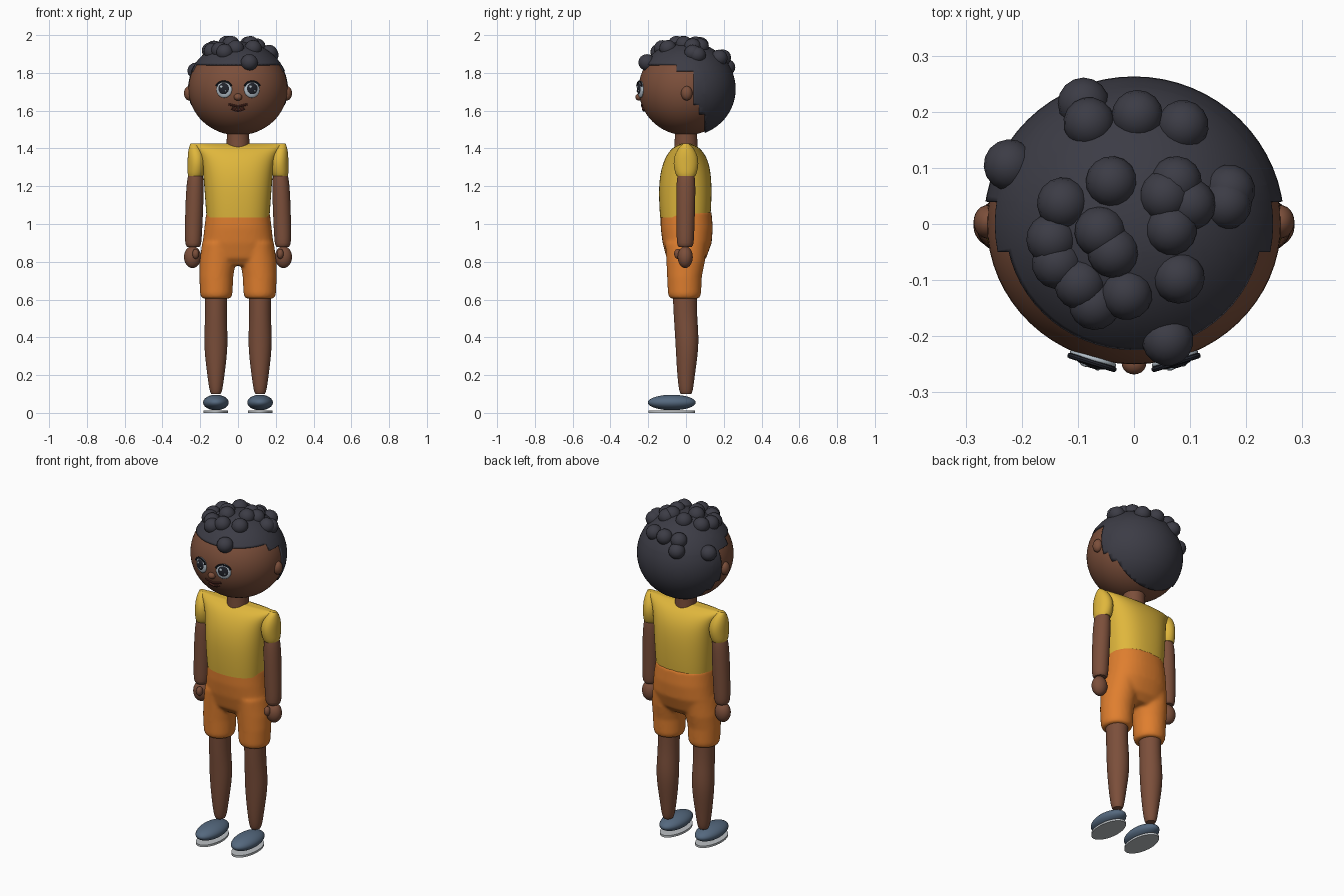
import bpy, bmesh, math
from mathutils import Vector

old = bpy.data.objects.get("Cube")
if old:
    bpy.data.objects.remove(old, do_unlink=True)


def material(name, rgb):
    m = bpy.data.materials.new(name)
    m.use_nodes = True
    m.diffuse_color = (*rgb, 1)
    bsdf = next(n for n in m.node_tree.nodes if n.type == "BSDF_PRINCIPLED")
    bsdf.inputs["Base Color"].default_value = (*rgb, 1)
    return m


SKIN = material("brown skin", (0.2, 0.078, 0.043))
HAIR = material("charcoal hair", (0.045, 0.045, 0.06))
SHIRT = material("yellow cloth", (0.74, 0.47, 0.045))
SHORTS = material("orange cloth", (0.74, 0.21, 0.028))
SHOE = material("slate blue", (0.09, 0.14, 0.21))
SOLE = material("light grey sole", (0.5, 0.53, 0.55))
EYE = material("pale eye", (0.45, 0.52, 0.58))
DARK = material("dark pupil", (0.015, 0.017, 0.025))
LIP = material("dark lip", (0.09, 0.025, 0.018))

HEAD_Z = 1.715
HEAD = Vector((0.262, 0.25, 0.245))
SCALP = Vector((0.268, 0.263, 0.252))


def smooth(obj, angle=40):
    bpy.ops.object.select_all(action="DESELECT")
    obj.select_set(True)
    bpy.context.view_layer.objects.active = obj
    bpy.ops.object.shade_smooth_by_angle(angle=math.radians(angle))


def finish(name, bm, mat):
    bmesh.ops.recalc_face_normals(bm, faces=bm.faces)
    mesh = bpy.data.meshes.new(name)
    bm.to_mesh(mesh)
    bm.free()
    mesh.materials.append(mat)
    obj = bpy.data.objects.new(name, mesh)
    bpy.context.collection.objects.link(obj)
    smooth(obj)
    return obj


def ball(name, loc, radii, mat, yaw=0, seg=32):
    bm = bmesh.new()
    bmesh.ops.create_uvsphere(bm, u_segments=seg, v_segments=seg // 2, radius=1)
    bmesh.ops.scale(bm, vec=radii, verts=bm.verts)
    obj = finish(name, bm, mat)
    obj.location = loc
    obj.rotation_euler.z = yaw
    return obj


def add_loft(bm, rings, n=24, power=2.0):
    """Stack of rounded sections, each (z, centre x, centre y, half width, half depth)."""
    crease = bm.edges.layers.float.get("crease_edge") or bm.edges.layers.float.new("crease_edge")
    rows = []
    for z, cx, cy, rx, ry in rings:
        row = []
        for i in range(n):
            c, s = math.cos(math.tau * i / n), math.sin(math.tau * i / n)
            x = math.copysign(abs(c) ** (2 / power), c)
            y = math.copysign(abs(s) ** (2 / power), s)
            row.append(bm.verts.new((cx + rx * x, cy + ry * y, z)))
        rows.append(row)
    for a, b in zip(rows, rows[1:]):
        for i in range(n):
            j = (i + 1) % n
            bm.faces.new((a[i], a[j], b[j], b[i]))
    for row in (rows[0], rows[-1]):
        for e in bm.faces.new(row).edges:
            e[crease] = 1.0


def loft(name, rings, mat, power=2.0):
    bm = bmesh.new()
    add_loft(bm, rings, power=power)
    obj = finish(name, bm, mat)
    obj.modifiers.new("Subdivision", "SUBSURF").levels = 2
    obj.modifiers["Subdivision"].render_levels = 2
    return obj


def on_face(x, z, lift=0.0):
    q = 1 - (x / HEAD.x) ** 2 - ((z - HEAD_Z) / HEAD.z) ** 2
    return Vector((x, -HEAD.y * math.sqrt(q) - lift, z))


def tube(name, points, radius, mat):
    curve = bpy.data.curves.new(name, "CURVE")
    curve.dimensions = "3D"
    curve.bevel_depth, curve.bevel_resolution, curve.use_fill_caps = radius, 2, True
    spline = curve.splines.new("POLY")
    spline.points.add(len(points) - 1)
    for p, co in zip(spline.points, points):
        p.co = (*co, 1)
    curve.materials.append(mat)
    obj = bpy.data.objects.new(name, curve)
    bpy.context.collection.objects.link(obj)
    bpy.ops.object.select_all(action="DESELECT")
    obj.select_set(True)
    bpy.context.view_layer.objects.active = obj
    bpy.ops.object.convert(target="MESH")
    smooth(bpy.context.object)


# Head, neck, nose and mouth
ball("head", (0, 0, HEAD_Z), HEAD, SKIN, seg=64)
loft("neck", [(1.39, 0, 0, 0.062, 0.062), (1.44, 0, 0, 0.06, 0.06), (1.51, 0, 0, 0.06, 0.06)], SKIN)
ball("nose", on_face(0, 1.672, 0.002), (0.022, 0.02, 0.019), SKIN, seg=20)
steps = [i / 6 for i in range(-6, 7)]
tube("upper_lip", [on_face(0.05 * t, 1.622 + 0.012 * abs(t)) for t in steps], 0.006, LIP)
tube("lower_lip", [on_face(0.032 * t, 1.603 + 0.011 * t * t) for t in steps], 0.009, LIP)

# Hair cap: a shell cut along the stepped hairline
bm = bmesh.new()
bmesh.ops.create_uvsphere(bm, u_segments=64, v_segments=32, radius=1)
bmesh.ops.scale(bm, vec=SCALP, verts=bm.verts)
bmesh.ops.translate(bm, vec=(0, 0, HEAD_Z), verts=bm.verts)
HAIRLINE = [(-0.05, 1.845), (0.04, 1.81), (0.07, 1.63), (0.1, 1.58)]
for y, z in HAIRLINE:
    for co, no in (((0, y, 0), (0, 1, 0)), ((0, 0, z), (0, 0, 1))):
        bmesh.ops.bisect_plane(bm, geom=bm.verts[:] + bm.edges[:] + bm.faces[:],
                               plane_co=co, plane_no=no)


def is_bare(face):
    c = face.calc_center_median()
    return any(c.y < y and c.z < z for y, z in HAIRLINE)


bmesh.ops.delete(bm, geom=[f for f in bm.faces if is_bare(f)], context="FACES")
cap = finish("hair_cap", bm, HAIR)
shell = cap.modifiers.new("Thickness", "SOLIDIFY")
shell.thickness, shell.offset = 0.012, -1

# Curls scattered over the crown
CURLS = [(-.09, .215), (-.08, .18), (.006, .193), (.087, .175), (-.222, .105), (-.04, .075),
         (-.127, .037), (.075, .075), (.055, .05), (.1, .035), (.17, .06), (.164, .036),
         (.066, -.01), (-.146, -.027), (-.136, -.07), (-.06, -.014), (-.037, -.05),
         (-.096, -.107), (-.07, -.143), (-.013, -.125), (.08, -.096), (.06, -.207)]
for i, (x, y) in enumerate(CURLS):
    z = HEAD_Z + 0.244 * math.sqrt(max(0, 1 - (x / SCALP.x) ** 2 - (y / SCALP.y) ** 2))
    ball(f"curl_{i + 1}", (x, y, z), (0.046, 0.046, 0.044), HAIR, yaw=i, seg=16)

# Shirt body, narrowing to a wide flat shoulder ridge
loft("shirt", [(1.035, 0, -.004, .168, .134), (1.1, 0, -.004, .173, .139), (1.2, 0, -.004, .18, .141),
               (1.28, 0, -.002, .187, .133), (1.34, 0, 0, .197, .116), (1.385, 0, 0, .217, .09),
               (1.412, 0, 0, .238, .06), (1.426, 0, 0, .248, .025)], SHIRT, power=2.4)

# Shorts: hips and two legs blended into one piece
bm = bmesh.new()
add_loft(bm, [(.78, 0, 0, .13, .07), (.82, 0, .002, .185, .105), (.9, 0, .006, .187, .13),
              (.98, 0, .004, .178, .138), (1.065, 0, 0, .168, .135)], n=40, power=2.3)
for s in (-1, 1):
    add_loft(bm, [(.605, s * .115, -.008, .077, .078), (.63, s * .115, -.008, .086, .088),
                  (.72, s * .115, -.008, .09, .092), (.8, s * .108, -.002, .096, .102),
                  (.9, s * .1, 0, .09, .11)], n=32)
shorts = finish("shorts", bm, SHORTS)
blend = shorts.modifiers.new("Blend", "REMESH")
blend.mode, blend.voxel_size, blend.use_smooth_shade = "VOXEL", 0.009, True
relax = shorts.modifiers.new("Relax", "SMOOTH")
relax.factor, relax.iterations = 0.5, 8

for side, s in (("right", -1), ("left", 1)):
    # Ear
    ball(f"{side}_ear", (s * .26, .004, 1.692), (.026, .03, .038), SKIN, seg=24)

    # Eye with pupil, glints and lashes
    yaw = s * 0.3
    out = Vector((math.sin(yaw), -math.cos(yaw), 0))
    across = Vector((math.cos(yaw), math.sin(yaw), 0))
    eye = on_face(s * .073, 1.713)
    ball(f"{side}_eye", eye, (.043, .013, .045), EYE, yaw)
    ball(f"{side}_pupil", eye + out * .006 + Vector((0, 0, .003)), (.031, .011, .032), DARK, yaw)
    for k, (dx, dz, r) in enumerate(((-.011, .014, .008), (.012, -.008, .005))):
        ball(f"{side}_glint_{k + 1}", eye + out * .015 + across * dx + Vector((0, 0, dz)),
             (r, .003, r), EYE, yaw, seg=12)
    arc = [math.radians(a) for a in range(10, 171, 20)]
    tube(f"{side}_lashes", [eye + out * .007 + across * .042 * math.cos(a)
                            + Vector((0, 0, .012 + .03 * math.sin(a))) for a in arc], .005, DARK)

    # Sleeve, arm and hand
    loft(f"{side}_sleeve", [(1.255, s * .224, 0, .04, .05), (1.27, s * .222, 0, .046, .058),
                            (1.32, s * .218, 0, .049, .069), (1.37, s * .22, 0, .047, .06),
                            (1.41, s * .23, 0, .029, .035), (1.426, s * .232, 0, .02, .015)], SHIRT)
    loft(f"{side}_arm", [(.878, s * .237, -.004, .032, .034), (.89, s * .237, -.004, .043, .045),
                         (.95, s * .236, -.003, .046, .047), (1.1, s * .231, -.002, .048, .051),
                         (1.23, s * .226, 0, .046, .051), (1.27, s * .224, 0, .036, .042)], SKIN)
    ball(f"{side}_hand", (s * .241, -.004, .825), (.045, .04, .058), SKIN)
    ball(f"{side}_thumb", (s * .224, -.043, .842), (.018, .02, .027), SKIN, seg=20)

    # Leg with a soft calf
    loft(f"{side}_leg", [(.1, s * .117, 0, .025, .028), (.115, s * .117, 0, .034, .037),
                         (.2, s * .117, 0, .046, .047), (.33, s * .117, .006, .062, .06),
                         (.42, s * .117, .004, .062, .063), (.52, s * .117, -.004, .057, .062),
                         (.64, s * .117, -.006, .06, .065)], SKIN)

    # Shoe over a thin sole
    ball(f"{side}_shoe", (s * .117, -.075, .055), (.068, .127, .041), SHOE)
    loft(f"{side}_sole", [(0, s * .117, -.075, .066, .125), (.012, s * .117, -.075, .066, .125)], SOLE)
